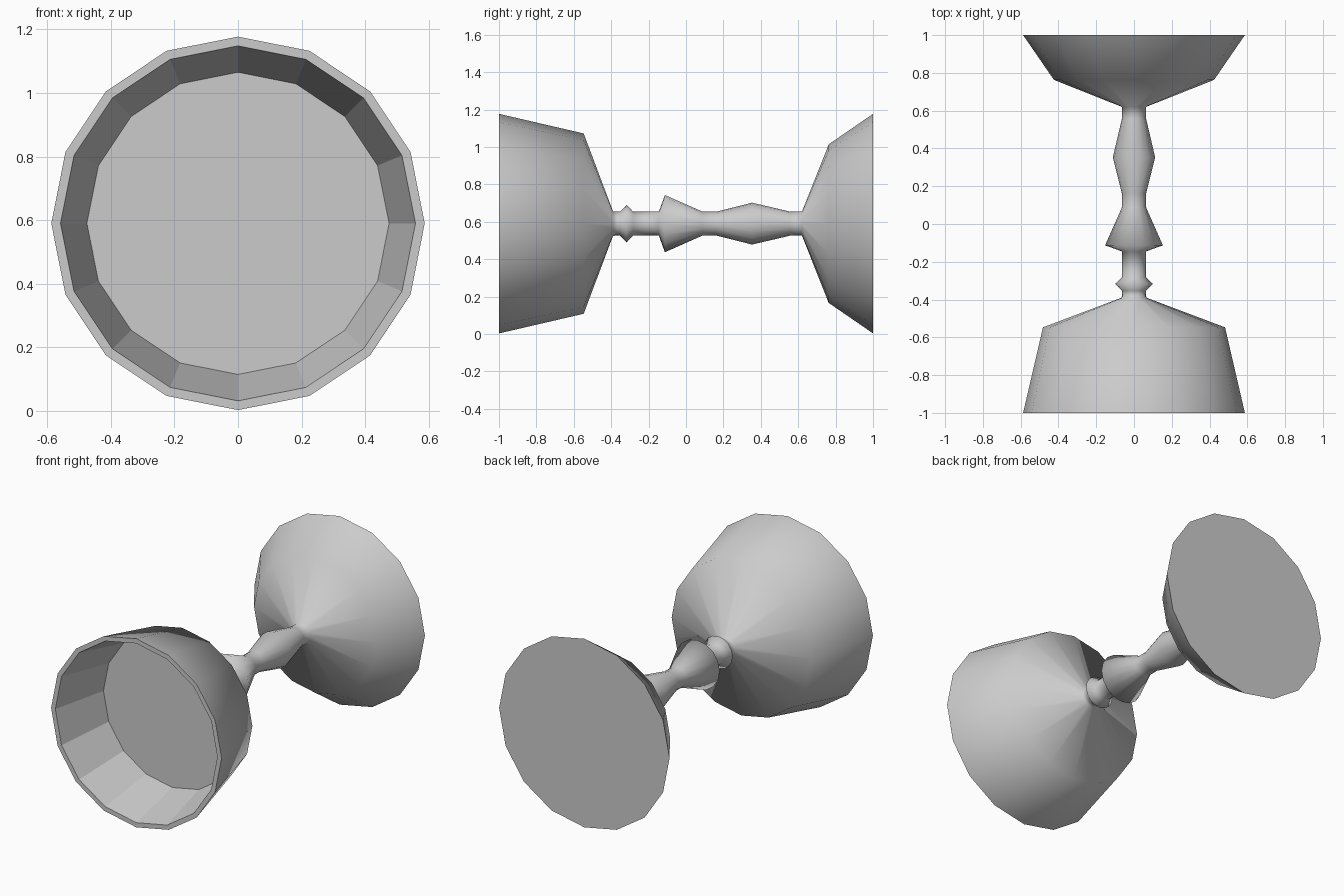
import bpy, bmesh
from math import sin, cos, pi

if "Cube" in bpy.data.objects:
    bpy.data.objects.remove(bpy.data.objects["Cube"])

SIDES = 16
AXIS_Z = 0.59

# Profiles as (position along y, radius), from the cup floor out to the foot
cup_inside = [(-0.645, 0.475), (-1.0, 0.558)]
cup_outside = [(-1.0, 0.587), (-0.547, 0.482), (-0.39, 0.065)]
stem = [(-0.353, 0.064), (-0.317, 0.10), (-0.283, 0.064),   # small bead
        (-0.145, 0.064), (-0.113, 0.153), (0.088, 0.064),   # flared collar
        (0.162, 0.064), (0.353, 0.112), (0.558, 0.064)]     # long swelling
foot = [(0.62, 0.064), (0.763, 0.424), (1.0, 0.587)]
profile = cup_inside + cup_outside + stem + foot

bm = bmesh.new()


def ring(y, r):
    return [bm.verts.new((r * sin(2 * pi * i / SIDES), y,
                          AXIS_Z + r * cos(2 * pi * i / SIDES)))
            for i in range(SIDES)]


# Lathe the profile; only the outer skin is smooth, cup interior and rim are flat
rings = [ring(y, r) for y, r in profile]
for k, (a, b) in enumerate(zip(rings, rings[1:])):
    for i in range(SIDES):
        j = (i + 1) % SIDES
        face = bm.faces.new((a[i], a[j], b[j], b[i]))
        face.smooth = k >= len(cup_inside)

# Cup floor and underside of the foot
bm.faces.new(rings[0])
bm.faces.new(rings[-1])
bmesh.ops.recalc_face_normals(bm, faces=bm.faces)

mesh = bpy.data.meshes.new("goblet")
bm.to_mesh(mesh)
bm.free()
goblet = bpy.data.objects.new("goblet", mesh)
bpy.context.collection.objects.link(goblet)
